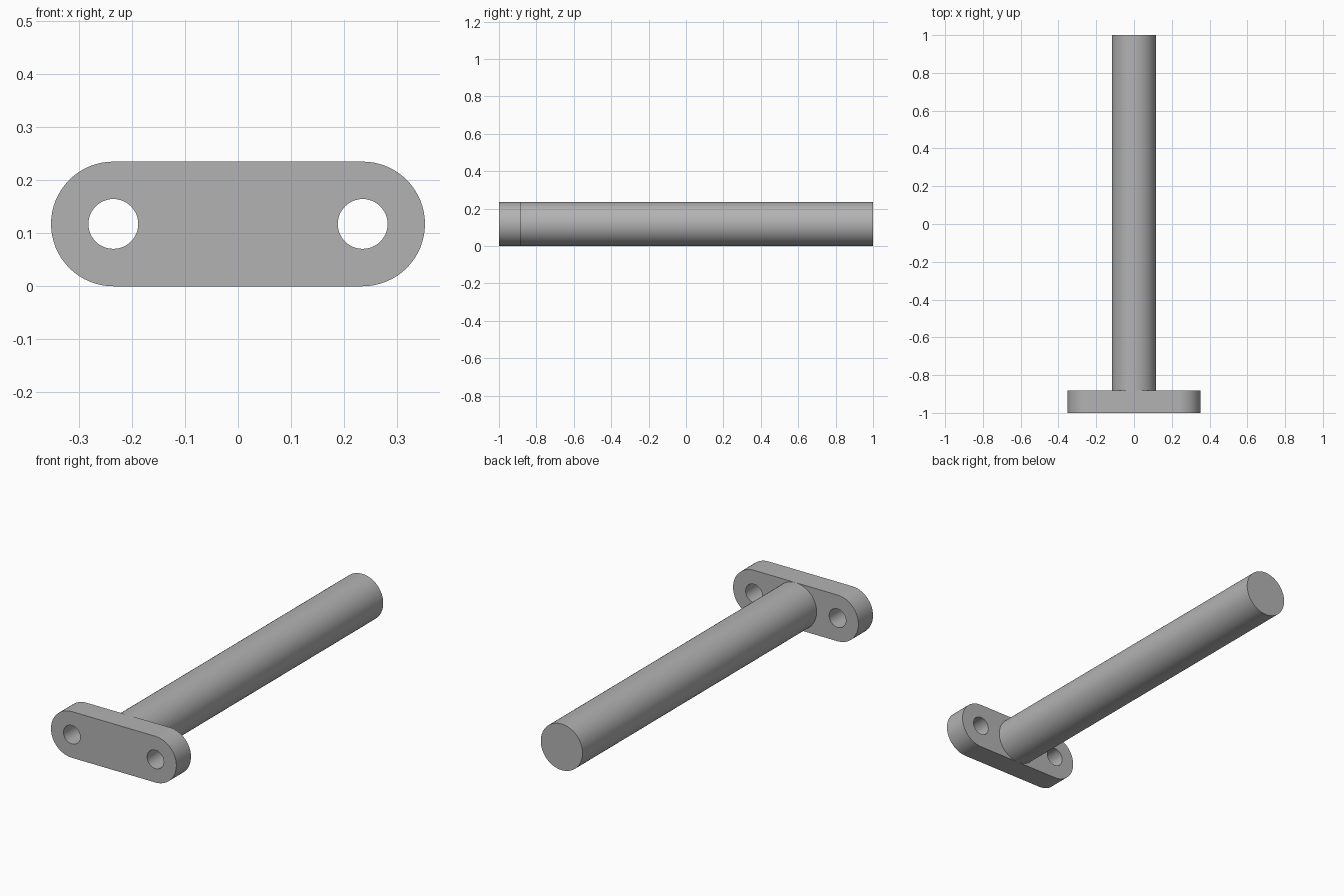
import bpy
import bmesh
from math import cos, sin, pi, radians
from mathutils import Matrix, Vector

RADIUS = 0.1176        # rod radius and plate half height
HOLE_RADIUS = 0.047
HOLE_X = 0.2353
FRONT, PLATE_BACK, ROD_END = -1.0, -0.8824, 1.0

if "Cube" in bpy.data.objects:
    bpy.data.objects.remove(bpy.data.objects["Cube"])

grey = bpy.data.materials.new("plain grey")
grey.use_nodes = True
colour = (0.45, 0.45, 0.45, 1)
grey.diffuse_color = colour
grey.node_tree.nodes["Principled BSDF"].inputs["Base Color"].default_value = colour


def finish(bm, name):
    """Turn the bmesh into a smooth-sided object with sharp rims."""
    bmesh.ops.recalc_face_normals(bm, faces=bm.faces[:])
    mesh = bpy.data.meshes.new(name)
    bm.to_mesh(mesh)
    bm.free()
    mesh.materials.append(grey)
    obj = bpy.data.objects.new(name, mesh)
    bpy.context.collection.objects.link(obj)
    bpy.ops.object.select_all(action="DESELECT")
    obj.select_set(True)
    bpy.context.view_layer.objects.active = obj
    bpy.ops.object.shade_smooth_by_angle(angle=radians(30))
    return obj


def arc(cx, radius, start, sweep, count):
    """Points along an arc in the front plane."""
    return [(cx + radius * cos(start + sweep * i / count), FRONT,
             RADIUS + radius * sin(start + sweep * i / count))
            for i in range(count + 1)]


def add_loop(bm, points):
    verts = [bm.verts.new(p) for p in points]
    return [bm.edges.new((v, verts[i - 1])) for i, v in enumerate(verts)]


# Mounting plate: rounded outline with two holes, pushed back to its thickness
bm = bmesh.new()
edges = add_loop(bm, arc(HOLE_X, RADIUS, -pi / 2, pi, 32)
                 + arc(-HOLE_X, RADIUS, pi / 2, pi, 32))
for side in (-1, 1):
    edges += add_loop(bm, arc(side * HOLE_X, HOLE_RADIUS, 0, 2 * pi, 48)[:-1])
bmesh.ops.triangle_fill(bm, use_beauty=True, edges=edges, normal=Vector((0, -1, 0)))
back = bmesh.ops.extrude_face_region(bm, geom=bm.faces[:], use_keep_orig=True)
bmesh.ops.translate(bm, vec=(0, PLATE_BACK - FRONT, 0),
                    verts=[v for v in back["geom"] if isinstance(v, bmesh.types.BMVert)])
finish(bm, "mounting_plate")

# Rod: long cylinder running back from the plate
bm = bmesh.new()
placement = (Matrix.Translation((0, (PLATE_BACK + ROD_END) / 2, RADIUS))
             @ Matrix.Rotation(pi / 2, 4, "X"))
bmesh.ops.create_cone(bm, cap_ends=True, segments=64, radius1=RADIUS, radius2=RADIUS,
                      depth=ROD_END - PLATE_BACK, matrix=placement)
finish(bm, "rod")
